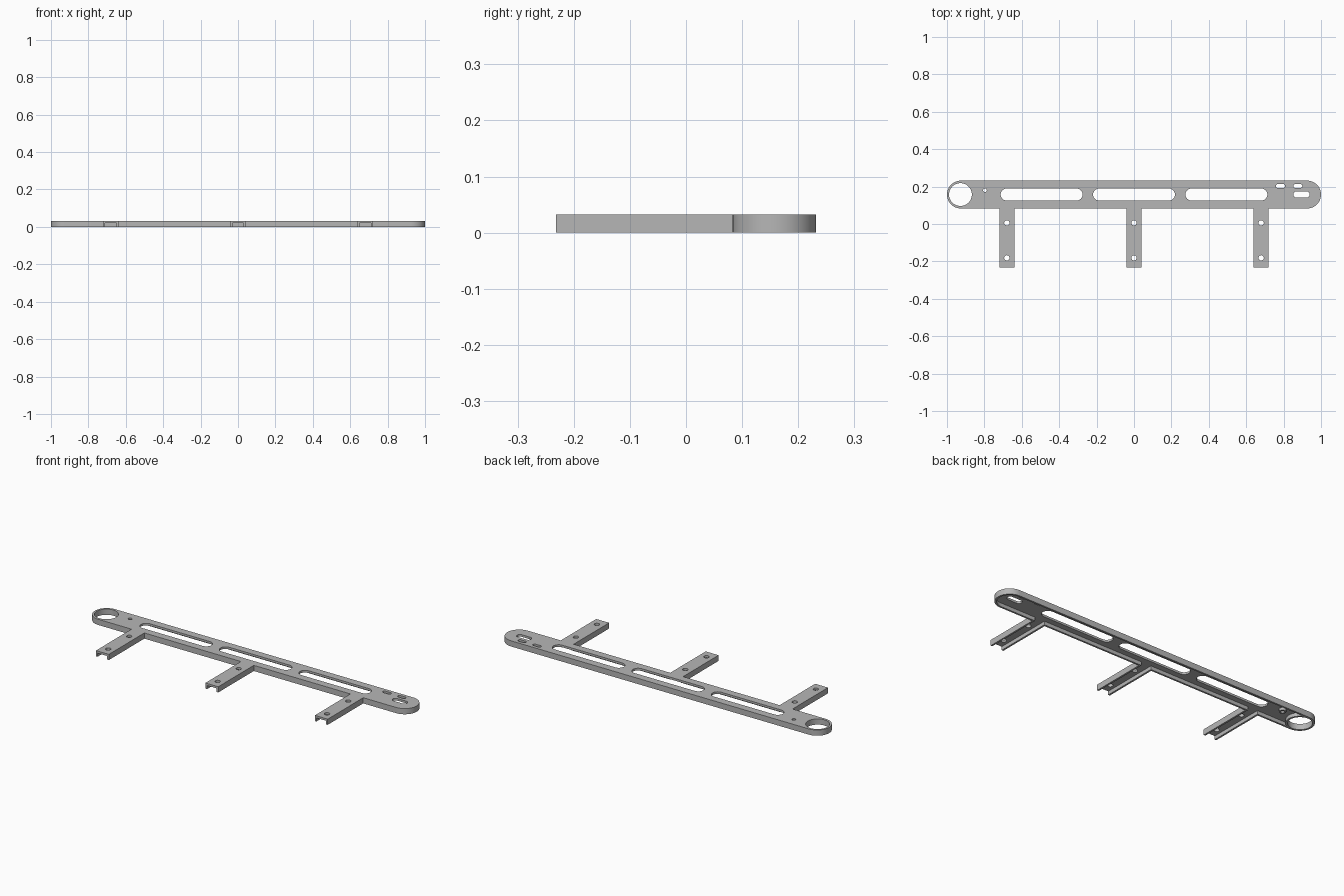
import bpy, bmesh
from math import sin, cos, pi

cube = bpy.data.objects.get("Cube")
if cube:
    bpy.data.objects.remove(cube, do_unlink=True)

# Main dimensions
HEIGHT, SKIN_Z = 0.032, 0.02
BAR_Y, BAR_R, BAR_X = 0.1575, 0.0745, 0.9255
ARM_X, ARM_HALF, ARM_END = 0.68, 0.04, -0.232
WALL = 0.01
RING_X, RING_R = -0.928, 0.061

grey = bpy.data.materials.new("mid grey")
grey.use_nodes = True
grey.diffuse_color = (0.47, 0.47, 0.47, 1)
grey.node_tree.nodes["Principled BSDF"].inputs["Base Color"].default_value = grey.diffuse_color


def arc(x, y, r, start, end, n=24):
    return [(x + r * cos(start + (end - start) * i / n),
             y + r * sin(start + (end - start) * i / n)) for i in range(n + 1)]


def slot(x0, x1, y, r):
    """Rounded slot whose outer ends lie at x0 and x1."""
    return (arc(x1 - r, y, r, -pi / 2, pi / 2, 16)
            + arc(x0 + r, y, r, pi / 2, 3 * pi / 2, 16))


def circle(x, y, r, n=40):
    return arc(x, y, r, 0, 2 * pi, n)[:-1]


def slab(name, loops, z0, z1):
    """Extrude a filled outline; later loops become holes."""
    curve = bpy.data.curves.new(name, "CURVE")
    curve.dimensions, curve.fill_mode = "2D", "BOTH"
    curve.extrude = (z1 - z0) / 2
    for pts in loops:
        spline = curve.splines.new("POLY")
        spline.points.add(len(pts) - 1)
        for p, (x, y) in zip(spline.points, pts):
            p.co = (x, y, 0, 1)
        spline.use_cyclic_u = True
    temp = bpy.data.objects.new("temp", curve)
    mesh = bpy.data.meshes.new_from_object(temp)
    bpy.data.objects.remove(temp)
    bpy.data.curves.remove(curve)
    bm = bmesh.new()
    bm.from_mesh(mesh)
    bmesh.ops.remove_doubles(bm, verts=bm.verts, dist=1e-5)
    bmesh.ops.recalc_face_normals(bm, faces=bm.faces)
    bmesh.ops.translate(bm, verts=bm.verts, vec=(0, 0, (z0 + z1) / 2))
    bm.to_mesh(mesh)
    bm.free()
    mesh.name = name
    mesh.materials.clear()
    mesh.materials.append(grey)
    obj = bpy.data.objects.new(name, mesh)
    bpy.context.collection.objects.link(obj)
    bpy.ops.object.select_all(action="DESELECT")
    obj.select_set(True)
    bpy.context.view_layer.objects.active = obj
    bpy.ops.object.shade_smooth_by_angle(angle=pi / 6)
    return obj


def back_path(d):
    """Outer side of the left arm, round the bar, outer side of the right arm."""
    x, r = ARM_X + ARM_HALF - d, BAR_R - d
    return ([(-x, ARM_END), (-x, BAR_Y - r)]
            + arc(-BAR_X, BAR_Y, r, 3 * pi / 2, pi / 2)
            + arc(BAR_X, BAR_Y, r, pi / 2, -pi / 2)
            + [(x, BAR_Y - r), (x, ARM_END)])


def bay_path(a, b, d):
    """Inner edge running between two neighbouring arms."""
    x0, x1, y = a + ARM_HALF - d, b - ARM_HALF + d, BAR_Y - BAR_R + d
    return [(x0, ARM_END), (x0, y), (x1, y), (x1, ARM_END)]


# Top skin with all its openings
outline = back_path(0) + bay_path(0, ARM_X, 0)[::-1] + bay_path(-ARM_X, 0, 0)[::-1]
holes = [circle(RING_X, BAR_Y, RING_R, 64), circle(-0.797, 0.181, 0.01, 20)]
holes += [slot(x - 0.219, x + 0.219, BAR_Y, 0.032) for x in (-0.494, 0, 0.494)]
holes += [circle(x, y, 0.014, 24) for x in (-ARM_X, 0, ARM_X) for y in (0.006, -0.181)]
holes += [slot(0.758, 0.808, 0.203, 0.01), slot(0.852, 0.9, 0.203, 0.01),
          slot(0.852, 0.939, BAR_Y, 0.017)]
slab("top_plate", [outline] + holes, SKIN_Z, HEIGHT)

# Hanging rim walls, open at the arm ends
slab("outer_rim", [back_path(0) + back_path(WALL)[::-1]], 0, SKIN_Z)
for name, a, b in (("right_bay_rim", -ARM_X, 0), ("left_bay_rim", 0, ARM_X)):
    slab(name, [bay_path(a, b, 0) + bay_path(a, b, WALL)[::-1]], 0, SKIN_Z)

# Full-height collar round the large end hole, and a small boss beside it
slab("ring_collar", [circle(RING_X, BAR_Y, RING_R + 0.0105, 64),
                     circle(RING_X, BAR_Y, RING_R, 64)], 0, SKIN_Z)
slab("small_boss", [circle(-0.797, 0.181, 0.018, 20),
                    circle(-0.797, 0.181, 0.01, 20)], 0.006, SKIN_Z)
